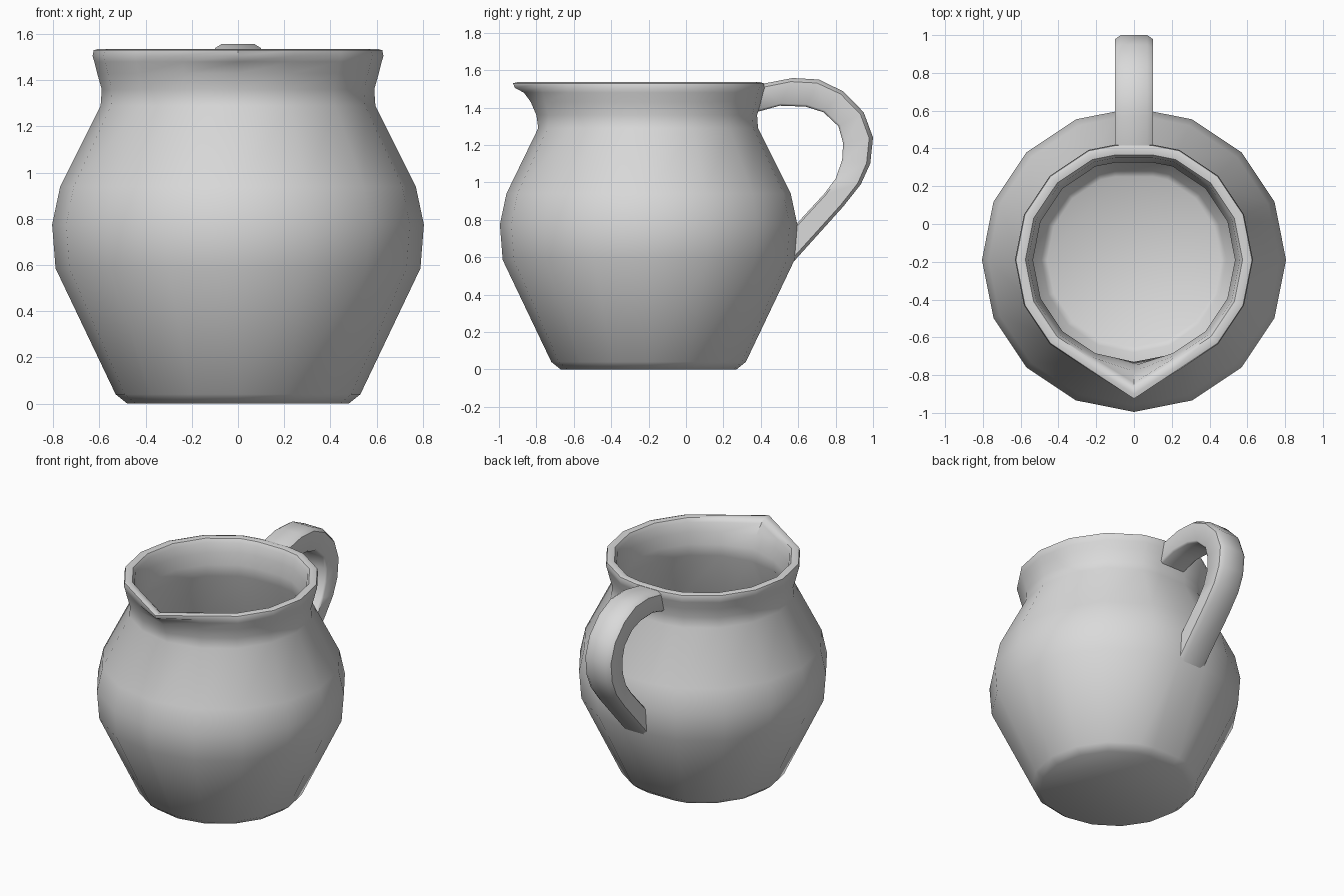
import bpy, bmesh, math

if "Cube" in bpy.data.objects:
    bpy.data.objects.remove(bpy.data.objects["Cube"])

CY = -0.19          # body axis in y
HALF = 0.1          # half width of the handle

clay = bpy.data.materials.new("grey_clay")
clay.diffuse_color = (0.7, 0.7, 0.7, 1)
clay.use_nodes = True
clay.node_tree.nodes["Principled BSDF"].inputs["Base Color"].default_value = clay.diffuse_color


def finish(bm, name, angle):
    bmesh.ops.recalc_face_normals(bm, faces=bm.faces)
    me = bpy.data.meshes.new(name)
    bm.to_mesh(me)
    bm.free()
    ob = bpy.data.objects.new(name, me)
    bpy.context.collection.objects.link(ob)
    me.materials.append(clay)
    bpy.ops.object.select_all(action='DESELECT')
    ob.select_set(True)
    bpy.context.view_layer.objects.active = ob
    bpy.ops.object.shade_smooth_by_angle(angle=math.radians(angle))
    return ob


def loft(rings):
    """Skin closed rings of points and cap both ends."""
    bm = bmesh.new()
    vs = [[bm.verts.new(p) for p in ring] for ring in rings]
    n = len(vs[0])
    for a, b in zip(vs, vs[1:]):
        for i in range(n):
            j = (i + 1) % n
            bm.faces.new((a[i], a[j], b[j], b[i]))
    bm.faces.new(vs[0])
    bm.faces.new(vs[-1])
    return bm


def body_ring(r, z, spout):
    """16-sided ring; back corner cut flat for the handle, front corner pulled into a spout."""
    pts = []
    for i in range(16):
        a = math.tau * i / 16
        x, y = r * math.cos(a), r * math.sin(a)
        if i == 4:
            xs, ys = r * math.sin(math.pi / 8), r * math.cos(math.pi / 8)
            yb = r + (ys - r) * HALF / xs
            pts += [(HALF, CY + yb, z), (-HALF, CY + yb, z)]
        else:
            pts.append((x, CY + y - (spout if i == 12 else 0), z))
    return pts


# Jug body: outside wall, rounded rim, inside wall (radius, height, spout pull)
profile = [
    (0.48, 0.0, 0), (0.53, 0.04, 0), (0.79, 0.585, 0), (0.805, 0.775, 0),
    (0.77, 0.94, 0), (0.595, 1.29, 0.005), (0.59, 1.36, 0.02),
    (0.61, 1.43, 0.03), (0.622, 1.48, 0.055), (0.63, 1.505, 0.095),
    (0.625, 1.53, 0.11), (0.605, 1.536, 0.105), (0.575, 1.53, 0.105),
    (0.56, 1.505, 0.09), (0.55, 1.44, 0.04), (0.535, 1.36, 0.025),
    (0.54, 1.28, 0), (0.71, 0.94, 0), (0.745, 0.775, 0),
    (0.73, 0.6, 0), (0.49, 0.08, 0), (0.46, 0.06, 0)]
finish(loft([body_ring(*p) for p in profile]), "jug_body", 42)

# Handle: outer and inner edge paths in (y, z)
outer = [(0.40, 1.525), (0.57, 1.558), (0.71, 1.55), (0.84, 1.487), (0.95, 1.375),
         (1.0, 1.24), (0.985, 1.10), (0.935, 0.99), (0.84, 0.87), (0.57, 0.57)]
inner = [(0.375, 1.375), (0.50, 1.41), (0.64, 1.405), (0.735, 1.375), (0.815, 1.30),
         (0.84, 1.21), (0.835, 1.12), (0.80, 1.02), (0.74, 0.94), (0.57, 0.755)]
section = [(-0.07, 0), (0.07, 0), (0.1, 0.13), (0.1, 0.92),
           (0.088, 1), (-0.088, 1), (-0.1, 0.92), (-0.1, 0.13)]
rings = [[(x, o[0] + (i[0] - o[0]) * t, o[1] + (i[1] - o[1]) * t) for x, t in section]
         for o, i in zip(outer, inner)]
finish(loft(rings), "handle", 50)
